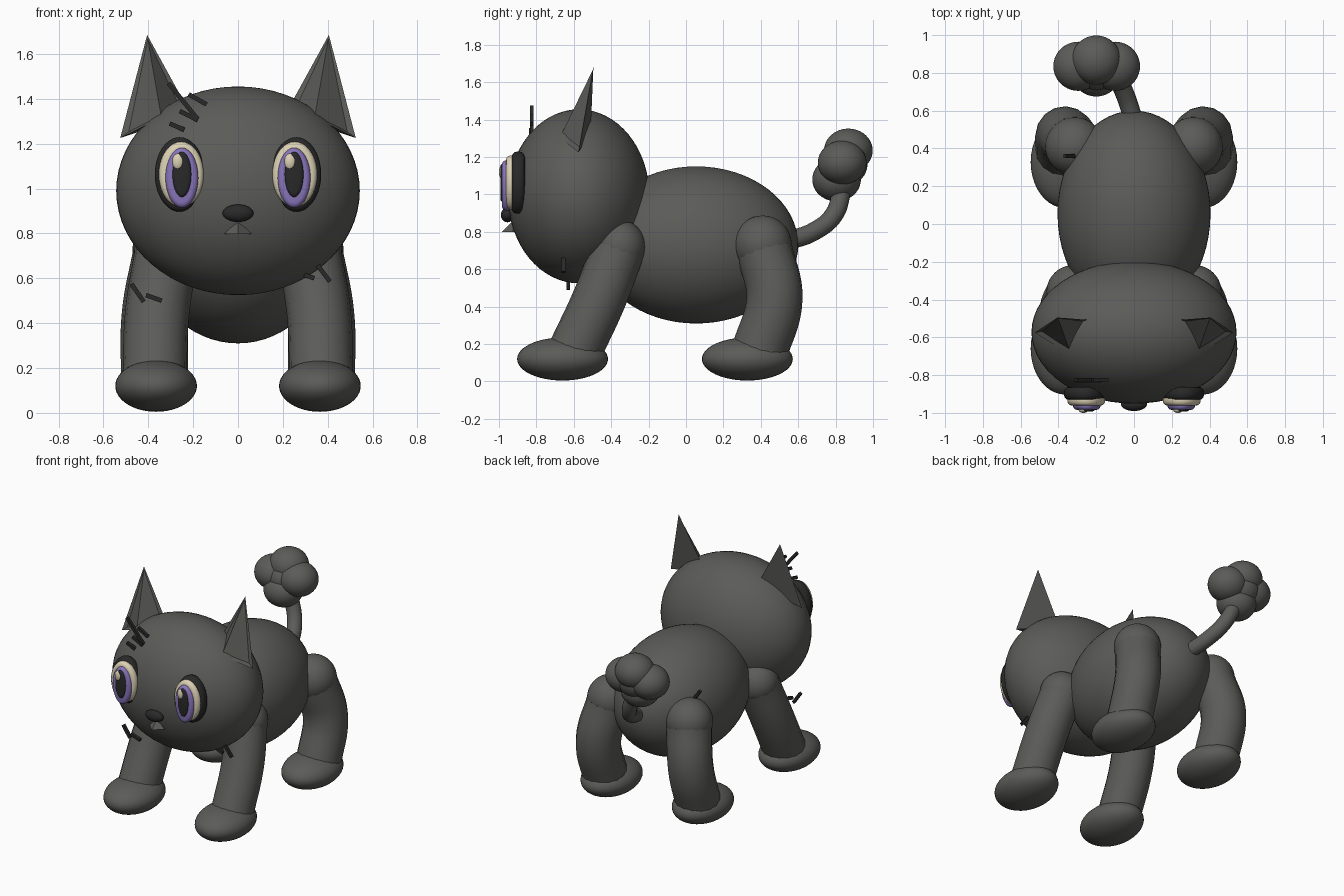
import bpy, bmesh, math
from mathutils import Vector

if "Cube" in bpy.data.objects:
    bpy.data.objects.remove(bpy.data.objects["Cube"])


def material(name, rgb):
    m = bpy.data.materials.new(name)
    m.diffuse_color = (*rgb, 1)
    m.use_nodes = True
    m.node_tree.nodes["Principled BSDF"].inputs["Base Color"].default_value = m.diffuse_color
    return m


GREY = material("charcoal_fur", (0.105, 0.105, 0.098))
BLACK = material("black", (0.022, 0.022, 0.022))
CREAM = material("cream", (0.72, 0.64, 0.46))
PURPLE = material("purple", (0.25, 0.18, 0.50))


def finish(name, mat, angle=None):
    ob = bpy.context.object
    ob.name = name
    ob.data.materials.clear()
    ob.data.materials.append(mat)
    if angle:
        bpy.ops.object.shade_smooth_by_angle(angle=math.radians(angle))
    return ob


def ellipsoid(name, loc, radii, mat=GREY, seg=40, rings=24):
    bpy.ops.mesh.primitive_uv_sphere_add(segments=seg, ring_count=rings, location=loc)
    bpy.context.object.scale = radii
    bpy.ops.object.transform_apply(location=False, rotation=False)
    return finish(name, mat, 40)


def tube(name, points, radius, mat=GREY):
    """Round tube along a smooth path."""
    cu = bpy.data.curves.new(name, 'CURVE')
    cu.dimensions = '3D'
    cu.bevel_depth = radius
    cu.bevel_resolution = 6
    cu.resolution_u = 8
    cu.use_fill_caps = True
    sp = cu.splines.new('BEZIER')
    sp.bezier_points.add(len(points) - 1)
    for bp, co in zip(sp.bezier_points, points):
        bp.co = co
        bp.handle_left_type = bp.handle_right_type = 'AUTO'
    ob = bpy.data.objects.new(name, cu)
    bpy.context.collection.objects.link(ob)
    bpy.ops.object.select_all(action='DESELECT')
    ob.select_set(True)
    bpy.context.view_layer.objects.active = ob
    bpy.ops.object.convert(target='MESH')
    return finish(name, mat, 50)


def disc(name, x, z, y_front, y_back, rx, rz, mat):
    """Oval plate facing forward with rounded rims."""
    bpy.ops.mesh.primitive_cylinder_add(vertices=40, radius=1, depth=y_back - y_front,
                                        location=(x, (y_front + y_back) / 2, z),
                                        rotation=(math.pi / 2, 0, 0))
    ob = bpy.context.object
    ob.scale = (rx, rz, 1)
    bpy.ops.object.transform_apply(location=False)
    bev = ob.modifiers.new("rim", 'BEVEL')
    bev.width = 0.4 * (y_back - y_front)
    bev.segments = 3
    bev.limit_method = 'ANGLE'
    bpy.ops.object.modifier_apply(modifier="rim")
    return finish(name, mat, 40)


def stick(name, a, b, width=0.02):
    """Thin square bar between two points."""
    a, b = Vector(a), Vector(b)
    bpy.ops.mesh.primitive_cube_add(size=1, location=(a + b) / 2)
    ob = bpy.context.object
    ob.scale = (width, width, (b - a).length)
    ob.rotation_euler = (b - a).to_track_quat('Z', 'Y').to_euler()
    return finish(name, BLACK)


# Body and head
ellipsoid("body", (0, 0.055, 0.73), (0.405, 0.545, 0.42), seg=56, rings=32)
ellipsoid("head", (0, -0.573, 0.99), (0.543, 0.378, 0.465), seg=56, rings=32)


# Ears: three-sided spikes with a hollowed front
def ear(side, s):
    bm = bmesh.new()
    tip, outer, front, inner = [bm.verts.new((s * x, y, z)) for x, y, z in (
        (0.405, -0.495, 1.685), (0.525, -0.575, 1.225),
        (0.335, -0.695, 1.32), (0.21, -0.51, 1.33))]
    hollow = [bm.faces.new((tip, outer, front)), bm.faces.new((tip, front, inner))]
    bm.faces.new((tip, inner, outer))
    bm.faces.new((outer, inner, front))
    bmesh.ops.recalc_face_normals(bm, faces=bm.faces)
    bmesh.ops.inset_region(bm, faces=hollow, thickness=0.022, depth=-0.02,
                           use_even_offset=True)
    me = bpy.data.meshes.new("ear_" + side)
    bm.to_mesh(me)
    bm.free()
    me.materials.append(GREY)
    bpy.context.collection.objects.link(bpy.data.objects.new("ear_" + side, me))


for side, s in (("left", -1), ("right", 1)):
    ear(side, s)

    # Eyes: stacked ovals, highlights on the same side for both
    x = s * 0.25
    disc("eye_rim_" + side, s * 0.26, 1.063, -0.932, -0.862, 0.111, 0.166, BLACK)
    disc("eye_white_" + side, s * 0.253, 1.063, -0.962, -0.90, 0.100, 0.146, CREAM)
    disc("iris_" + side, x, 1.048, -0.984, -0.93, 0.073, 0.134, PURPLE)
    disc("pupil_" + side, x, 1.063, -0.993, -0.95, 0.044, 0.103, BLACK)
    ellipsoid("eye_glint_" + side, (x - 0.018, -0.985, 1.12), (0.025, 0.015, 0.036),
              CREAM, 20, 12)

    # Front leg
    ellipsoid("shoulder_" + side, (s * 0.315, -0.358, 0.72), (0.148, 0.142, 0.145))
    tube("front_leg_" + side, [(s * 0.32, -0.365, 0.70), (s * 0.36, -0.46, 0.45),
                               (s * 0.372, -0.60, 0.15)], 0.143)
    ellipsoid("front_paw_" + side, (s * 0.365, -0.66, 0.12), (0.182, 0.243, 0.115))

    # Hind leg
    ellipsoid("hip_" + side, (s * 0.315, 0.41, 0.73), (0.155, 0.155, 0.157))
    tube("hind_leg_" + side, [(s * 0.32, 0.42, 0.70), (s * 0.368, 0.473, 0.44),
                              (s * 0.372, 0.39, 0.15)], 0.15)
    ellipsoid("hind_paw_" + side, (s * 0.365, 0.328, 0.12), (0.182, 0.243, 0.115))

# Nose and small mouth wedge
ellipsoid("nose", (0, -0.955, 0.89), (0.069, 0.035, 0.039), BLACK, 28, 16)
bpy.ops.mesh.primitive_cone_add(vertices=4, radius1=0.06, radius2=0, depth=0.06,
                                location=(0, -0.925, 0.828), rotation=(0, 0, 0))
finish("mouth", GREY)

# Tail with a puff of five lobes
tube("tail", [(0, 0.54, 0.75), (-0.045, 0.68, 0.80), (-0.10, 0.79, 0.89),
              (-0.17, 0.84, 1.05)], 0.05)
for i, loc in enumerate(((-0.2, 0.868, 1.235), (-0.295, 0.835, 1.17), (-0.1, 0.835, 1.17),
                         (-0.2, 0.805, 1.08), (-0.2, 0.84, 1.16))):
    ellipsoid("tail_puff_%d" % (i + 1), loc, (0.132, 0.13, 0.117))

# Stitched scars: thin bars on the brow, front legs and flank
BARS = [((-0.31, 1.47), (-0.18, 1.31), -0.825), ((-0.22, 1.42), (-0.14, 1.375), -0.825),
        ((-0.26, 1.345), (-0.18, 1.305), -0.83), ((-0.305, 1.29), (-0.24, 1.262), -0.83),
        ((-0.475, 0.575), (-0.42, 0.495), -0.63), ((-0.41, 0.525), (-0.34, 0.50), -0.63),
        ((0.35, 0.665), (0.41, 0.585), -0.655), ((0.295, 0.615), (0.34, 0.60), -0.655),
        ((-0.365, 0.94), (-0.31, 0.86), 0.36)]
for i, ((xa, za), (xb, zb), y) in enumerate(BARS):
    stick("stitch_%d" % (i + 1), (xa, y, za), (xb, y, zb))
